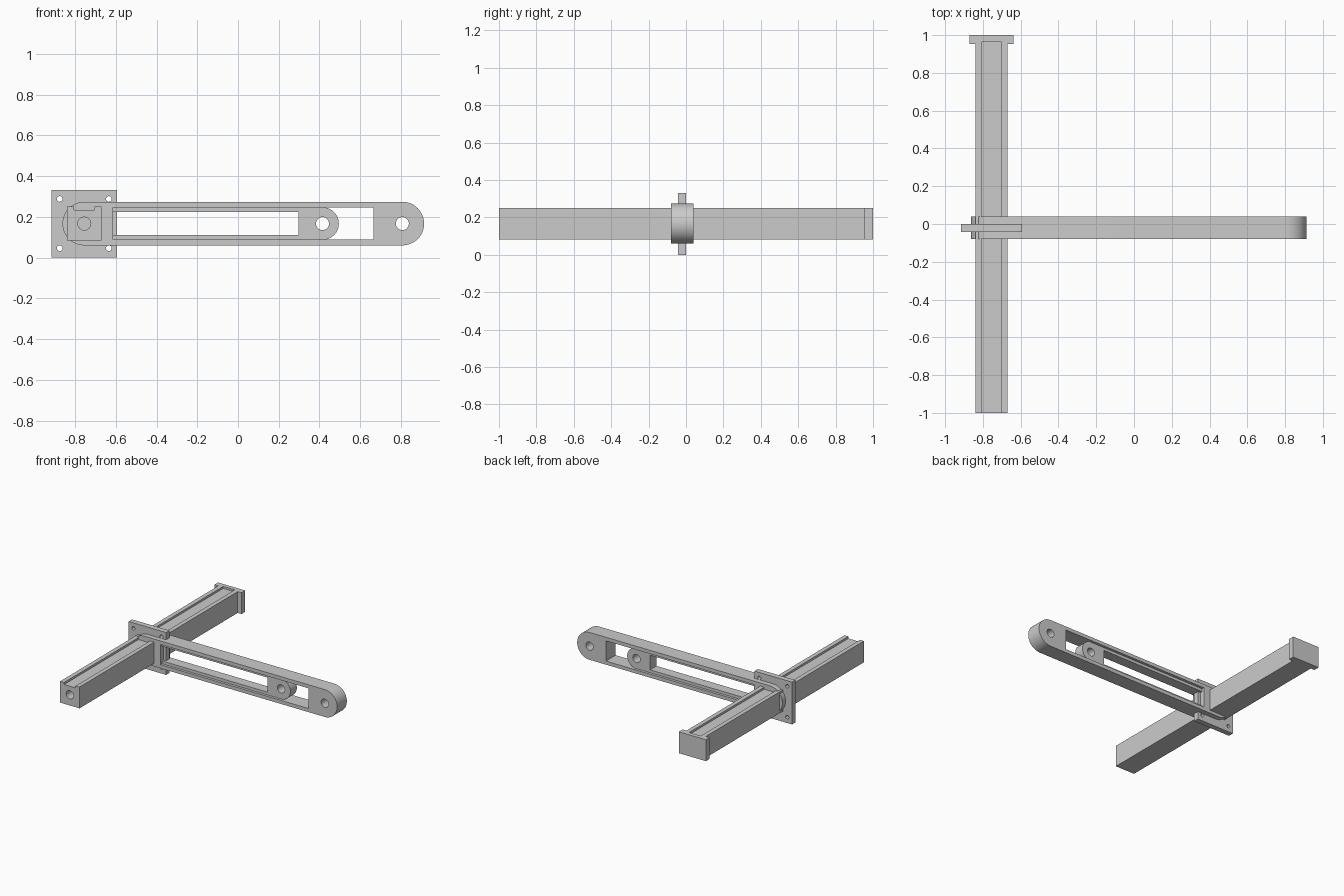
import bpy, bmesh, math

if "Cube" in bpy.data.objects:
    bpy.data.objects.remove(bpy.data.objects["Cube"])

CX, CZ = -0.755, 0.167      # axis of the square rail


def circle(x, z, r, n=32):
    return [(x + r * math.cos(2 * math.pi * i / n), z + r * math.sin(2 * math.pi * i / n)) for i in range(n)]


def rect(x0, x1, z0, z1):
    return [(x0, z0), (x1, z0), (x1, z1), (x0, z1)]


def arc(x, z, r, a0, a1, n=24):
    return [(x + r * math.cos(math.radians(a0 + (a1 - a0) * i / n)),
             z + r * math.sin(math.radians(a0 + (a1 - a0) * i / n))) for i in range(n + 1)]


def notched(x0, x1):
    # block outline with a shallow groove in its top edge
    z0, z1, g = 0.083, 0.25, 0.016
    return [(x0, z0), (x1, z0), (x1, z1), (CX + 0.05, z1), (CX + 0.05, z1 - g),
            (CX - 0.05, z1 - g), (CX - 0.05, z1), (x0, z1)]


def extrude(name, loops, y0, y1):
    """Extrude an outline (first loop) with holes (other loops) in XZ along y."""
    cu = bpy.data.curves.new(name, 'CURVE')
    cu.dimensions = '2D'
    cu.fill_mode = 'BOTH'
    cu.extrude = (y1 - y0) / 2
    for loop in loops:
        sp = cu.splines.new('POLY')
        sp.points.add(len(loop) - 1)
        for p, (x, z) in zip(sp.points, loop):
            p.co = (x, z, 0, 1)
        sp.use_cyclic_u = True
    ob = bpy.data.objects.new(name, cu)
    bpy.context.collection.objects.link(ob)
    ob.rotation_euler = (math.pi / 2, 0, 0)
    ob.location.y = (y0 + y1) / 2
    bpy.ops.object.select_all(action='DESELECT')
    ob.select_set(True)
    bpy.context.view_layer.objects.active = ob
    bpy.ops.object.convert(target='MESH')
    ob = bpy.context.object
    bm = bmesh.new()
    bm.from_mesh(ob.data)
    bmesh.ops.remove_doubles(bm, verts=bm.verts, dist=1e-5)
    bmesh.ops.recalc_face_normals(bm, faces=bm.faces)
    bm.to_mesh(ob.data)
    bm.free()
    bpy.ops.object.shade_smooth_by_angle(angle=math.radians(30))
    return ob


# Square rail with top groove and bored end, closed by a wider end cap
extrude("rail", [notched(CX - 0.084, CX + 0.084), circle(CX, CZ, 0.032)], -1, 0.954)
extrude("end_cap_lip", [notched(CX - 0.117, CX + 0.117)], 0.954, 0.967)
extrude("end_cap", [rect(CX - 0.117, CX + 0.117, 0.083, 0.25)], 0.967, 1)

# Mounting plate with four corner holes
holes = [circle(CX + sx * 0.121, CZ + sz * 0.121, 0.014, 16) for sx in (-1, 1) for sz in (-1, 1)]
extrude("mounting_plate", [rect(CX - 0.162, CX + 0.162, 0, 0.331)] + holes, -0.042, 0)

# Long round-ended arm with a window and a pivot hole
outline = arc(0.807, CZ, 0.107, -90, 90) + arc(CX, CZ, 0.107, 90, 270)
extrude("arm", [outline, rect(-0.615, 0.665, CZ - 0.079, CZ + 0.079), circle(0.807, CZ, 0.032)], -0.08, 0.04)

# Slider frame sitting in the arm window
outline = arc(0.415, CZ, 0.08, -90, 90) + [(-0.66, CZ + 0.08), (-0.66, CZ - 0.08)]
extrude("slider", [outline, rect(-0.615, 0.297, CZ - 0.057, CZ + 0.057), circle(0.415, CZ, 0.032)], -0.06, 0.02)
